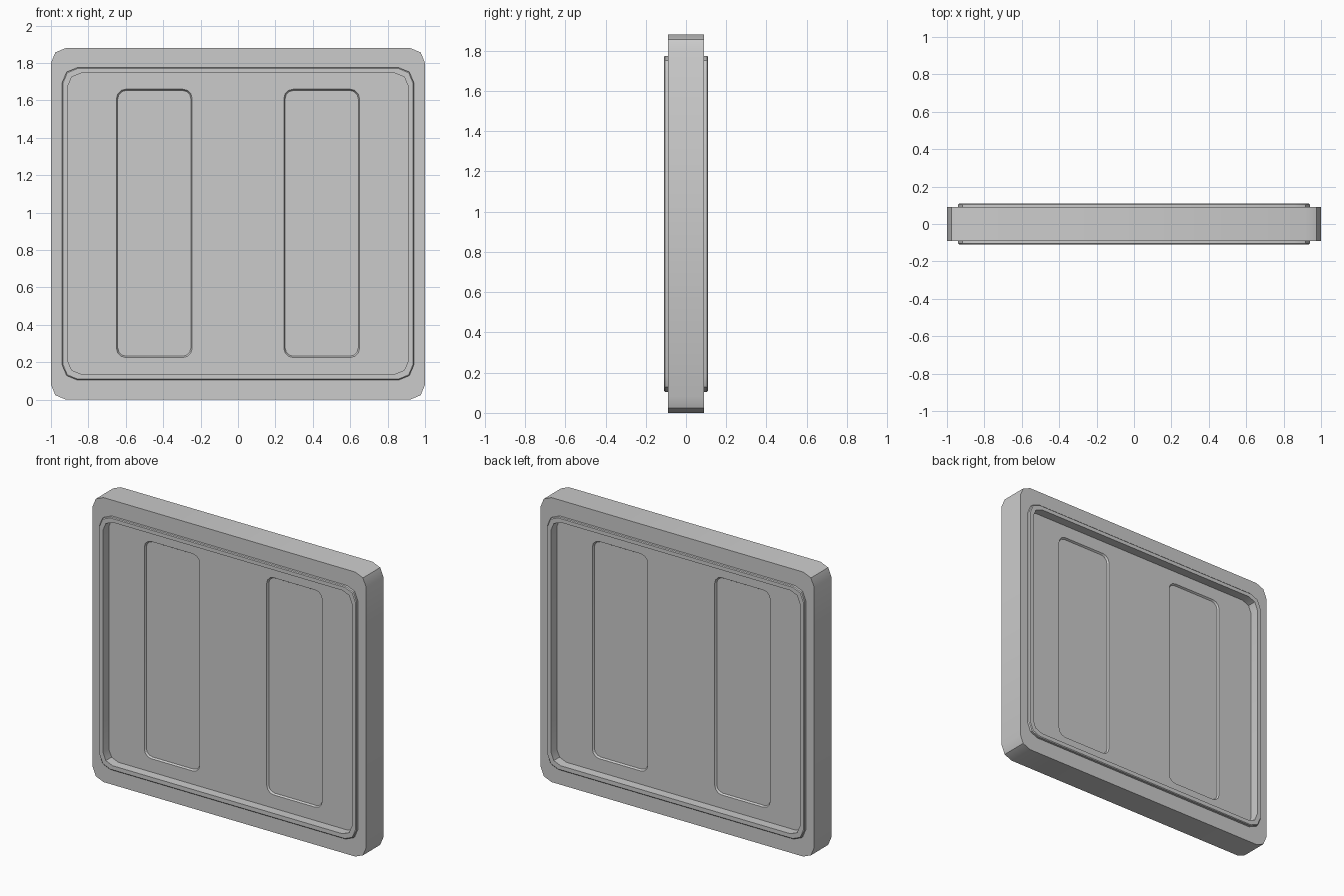
import bpy, bmesh
from math import cos, sin, pi
from mathutils import Vector

if "Cube" in bpy.data.objects:
    bpy.data.objects.remove(bpy.data.objects["Cube"])


def loop(bm, x0, x1, z0, z1, r, y, seg=2):
    """Rounded rectangle of vertices in the XZ plane at depth y."""
    verts = []
    corners = [(x1 - r, z1 - r), (x0 + r, z1 - r), (x0 + r, z0 + r), (x1 - r, z0 + r)]
    for q, (cx, cz) in enumerate(corners):
        for i in range(seg + 1):
            a = (q + i / seg) * pi / 2
            verts.append(bm.verts.new((cx + r * cos(a), y, cz + r * sin(a))))
    return verts


def bridge(bm, a, b):
    n = len(a)
    for i in range(n):
        j = (i + 1) % n
        bm.faces.new((a[i], a[j], b[j], b[i]))


def edges_of(bm, vs):
    out = []
    for i, v in enumerate(vs):
        w = vs[(i + 1) % len(vs)]
        out.append(bm.edges.get((v, w)) or bm.edges.new((v, w)))
    return out


def finish(bm, name):
    me = bpy.data.meshes.new(name)
    bm.to_mesh(me)
    bm.free()
    ob = bpy.data.objects.new(name, me)
    bpy.context.collection.objects.link(ob)
    bpy.ops.object.select_all(action='DESELECT')
    ob.select_set(True)
    bpy.context.view_layer.objects.active = ob
    bpy.ops.object.shade_smooth_by_angle(angle=0.6)
    return ob


PANEL_Y, PAD_Y = 0.05, 0.038
bm = bmesh.new()

# outer frame, raised lip and recess wall: half x, z range, radius, y
half = [(1.0, 0.0, 1.88, 0.08, 0.09),
        (0.94, 0.105, 1.775, 0.08, 0.09),
        (0.94, 0.105, 1.775, 0.08, 0.105),
        (0.935, 0.11, 1.77, 0.077, 0.11),
        (0.91, 0.137, 1.745, 0.07, 0.11),
        (0.91, 0.137, 1.745, 0.07, PANEL_Y)]
rims = []
for side in (-1, 1):
    rings = [loop(bm, -x, x, z0, z1, r, side * y) for x, z0, z1, r, y in half]
    for a, b in zip(rings, rings[1:]):
        bridge(bm, a, b)
    rims.append(rings[0])

    # recessed panel with two shallow inset pads
    edges = edges_of(bm, rings[-1])
    for x0, x1 in ((-0.65, -0.245), (0.245, 0.65)):
        top = loop(bm, x0, x1, 0.225, 1.66, 0.05, side * PANEL_Y, 3)
        d = 0.007
        low = loop(bm, x0 + d, x1 - d, 0.225 + d, 1.66 - d, 0.045, side * PAD_Y, 3)
        bridge(bm, top, low)
        bm.faces.new(low)
        edges += edges_of(bm, top)
    bmesh.ops.triangle_fill(bm, use_beauty=True, edges=edges,
                            normal=Vector((0, side, 0)))
bridge(bm, rims[0], rims[1])

bmesh.ops.recalc_face_normals(bm, faces=bm.faces)
finish(bm, "framed_panel")
